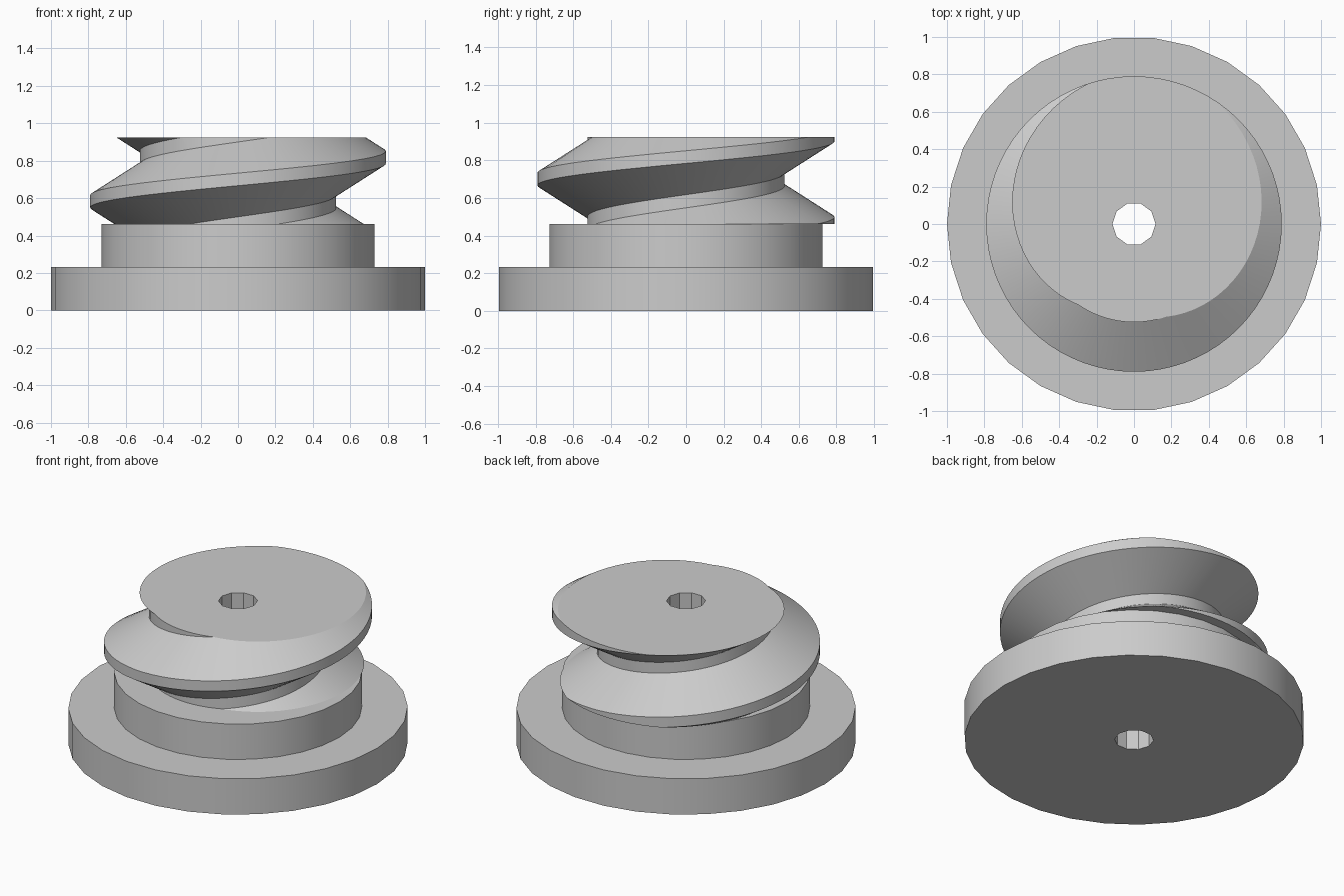
import bpy, bmesh, math
from mathutils import Vector

cube = bpy.data.objects.get("Cube")
if cube:
    bpy.data.objects.remove(cube, do_unlink=True)

FLANGE_TOP, SHOULDER_TOP, TOP = 0.2325, 0.4625, 0.925
BORE_R, BORE_SIDES, SIDES = 0.115, 10, 30

grey = bpy.data.materials.new("plain grey")
grey.use_nodes = True
colour = (0.6, 0.6, 0.6, 1)
grey.diffuse_color = colour
grey.node_tree.nodes["Principled BSDF"].inputs["Base Color"].default_value = colour


def ring(bm, radius, z, sides):
    angles = [math.tau * i / sides for i in range(sides)]
    return [bm.verts.new((radius * math.cos(a), radius * math.sin(a), z)) for a in angles]


def tube(bm, radius, z0, z1, sides):
    low, high = ring(bm, radius, z0, sides), ring(bm, radius, z1, sides)
    for i in range(sides):
        j = (i + 1) % sides
        bm.faces.new((low[i], low[j], high[j], high[i]))


def cap(bm, z):
    """Fill the flat area between the open loops lying at height z."""
    edges = [e for e in bm.edges if e.is_boundary
             and all(abs(v.co.z - z) < 1e-4 for v in e.verts)]
    bmesh.ops.triangle_fill(bm, edges=edges, use_beauty=True, normal=Vector((0, 0, 1)))


def finish(bm, name):
    bmesh.ops.recalc_face_normals(bm, faces=bm.faces)
    mesh = bpy.data.meshes.new(name)
    bm.to_mesh(mesh)
    bm.free()
    mesh.materials.append(grey)
    obj = bpy.data.objects.new(name, mesh)
    bpy.context.collection.objects.link(obj)
    bpy.ops.object.select_all(action="DESELECT")
    obj.select_set(True)
    bpy.context.view_layer.objects.active = obj
    bpy.ops.object.shade_smooth_by_angle(angle=math.radians(30))


# Stepped base: wide flange, shoulder and bore
bm = bmesh.new()
tube(bm, 1.0, 0, FLANGE_TOP, SIDES)
tube(bm, 0.73, FLANGE_TOP, SHOULDER_TOP, SIDES)
tube(bm, BORE_R, 0, SHOULDER_TOP, BORE_SIDES)
for level in (0, FLANGE_TOP, SHOULDER_TOP):
    cap(bm, level)
finish(bm, "stepped_base")

# Threaded neck: trapezoid profile swept up a helix, then cut flat at both ends
PITCH, CREST_Z, STEPS = 0.47, 0.8175, 72
CORE_R, CREST_R = 0.525, 0.79
profile = [(CORE_R, -0.2), (CREST_R, -0.0335), (CREST_R, 0.0335), (CORE_R, 0.2)]
bm = bmesh.new()
rows = []
for k in range(-2 * STEPS, STEPS + 1):
    a = math.tau * k / STEPS
    z = CREST_Z + PITCH * k / STEPS
    rows.append([bm.verts.new((r * math.cos(a), r * math.sin(a), z + dz))
                 for r, dz in profile])
for k in range(len(rows) - 1):
    here, ahead = rows[k], rows[k + 1]
    for p in range(3):
        bm.faces.new((here[p], ahead[p], ahead[p + 1], here[p + 1]))
    if k + 1 + STEPS < len(rows):
        # Core wall between one turn and the next
        bm.faces.new((here[3], ahead[3], rows[k + 1 + STEPS][0], rows[k + STEPS][0]))
for z, direction in ((TOP, 1), (SHOULDER_TOP, -1)):
    bmesh.ops.bisect_plane(bm, geom=bm.verts[:] + bm.edges[:] + bm.faces[:],
                           plane_co=(0, 0, z), plane_no=(0, 0, direction),
                           clear_outer=True)
bmesh.ops.remove_doubles(bm, verts=bm.verts, dist=1e-5)
tube(bm, BORE_R, SHOULDER_TOP, TOP, BORE_SIDES)
cap(bm, SHOULDER_TOP)
cap(bm, TOP)
finish(bm, "threaded_neck")
